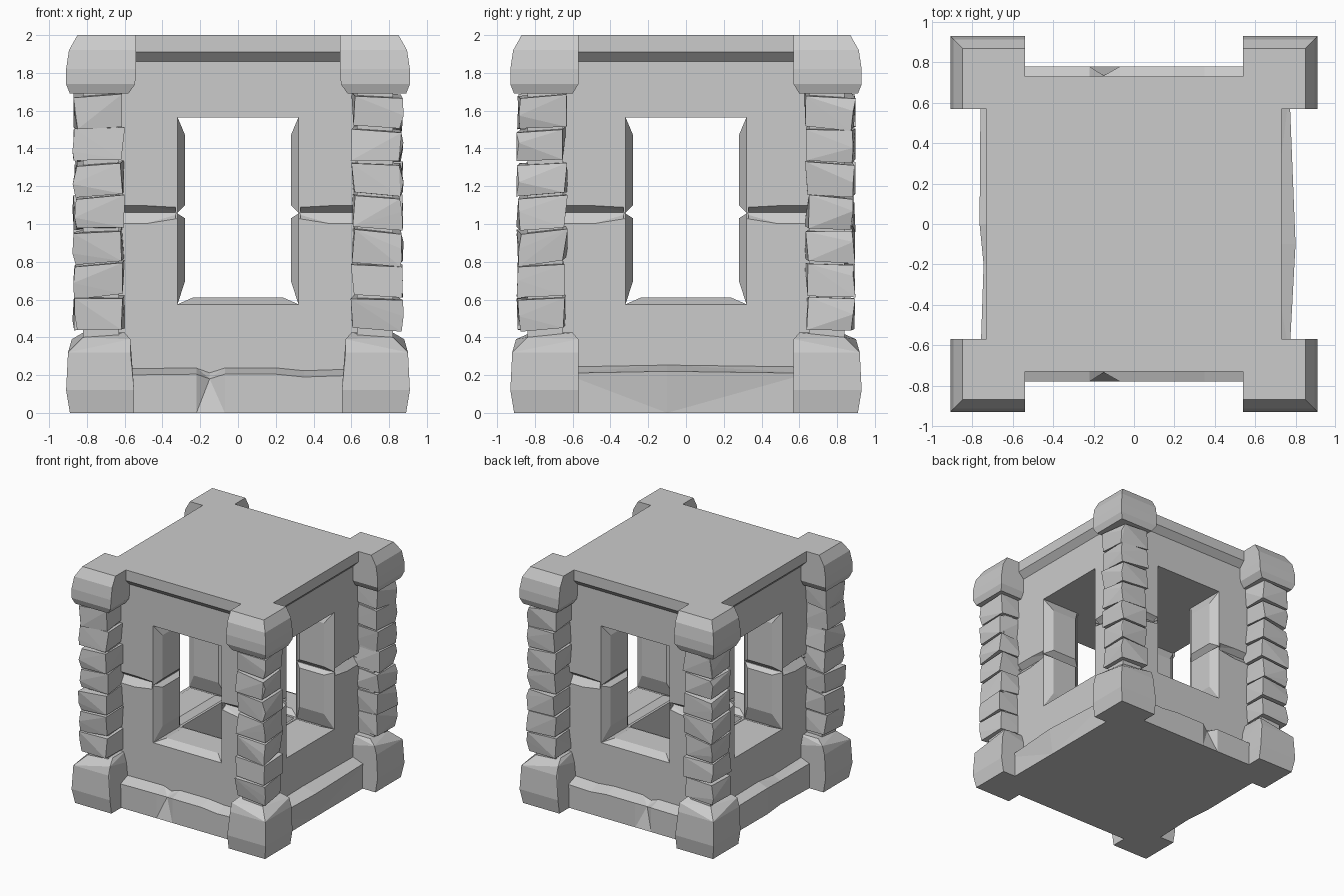
import bpy, bmesh, random
from math import pi
from mathutils import Matrix, Vector

if "Cube" in bpy.data.objects:
    bpy.data.objects.remove(bpy.data.objects["Cube"])

random.seed(4)

def finish(name, bm):
    bmesh.ops.recalc_face_normals(bm, faces=bm.faces[:])
    me = bpy.data.meshes.new(name)
    bm.to_mesh(me)
    bm.free()
    ob = bpy.data.objects.new(name, me)
    bpy.context.collection.objects.link(ob)
    return ob

def add_hull(bm, pts):
    # convex faceted stone around a few points
    tmp = bmesh.new()
    for p in pts:
        tmp.verts.new(p)
    r = bmesh.ops.convex_hull(tmp, input=tmp.verts[:])
    junk = {g for g in r["geom_interior"] + r["geom_unused"] if isinstance(g, bmesh.types.BMVert)}
    bmesh.ops.delete(tmp, geom=list(junk), context='VERTS')
    bmesh.ops.dissolve_limit(tmp, angle_limit=0.01, verts=tmp.verts[:], edges=tmp.edges[:])
    me = bpy.data.meshes.new("tmp")
    tmp.to_mesh(me)
    tmp.free()
    bm.from_mesh(me)
    bpy.data.meshes.remove(me)

def box(x0, x1, y0, y1, z0, z1):
    return [(x, y, z) for x in (x0, x1) for y in (y0, y1) for z in (z0, z1)]

def loft(bm, rings):
    vs = [[bm.verts.new(p) for p in r] for r in rings]
    n = len(vs[0])
    for a, b in zip(vs, vs[1:]):
        for i in range(n):
            j = (i + 1) % n
            bm.faces.new((a[i], a[j], b[j], b[i]))
    bm.faces.new(vs[0][::-1])
    bm.faces.new(vs[-1])

def face_pt(k, t, out, z):
    # wall k: 0 front, 1 right, 2 back, 3 left
    return Matrix.Rotation(k * pi / 2, 3, 'Z') @ Vector((t, -out, z))

def cut(ob, cutter):
    m = ob.modifiers.new("cut", 'BOOLEAN')
    m.operation = 'DIFFERENCE'
    m.solver = 'EXACT'
    m.object = cutter
    cutter.hide_render = True
    bpy.context.view_layer.objects.active = ob
    bpy.ops.object.modifier_apply(modifier=m.name)
    bpy.data.objects.remove(cutter)

# main body with overhanging top band
bm = bmesh.new()
loft(bm, [[(-r, -r, z), (r, -r, z), (r, r, z), (-r, r, z)]
          for r, z in ((.68, 0), (.68, 1.86), (.73, 1.91), (.73, 2))])
walls = finish("walls", bm)

# window tunnels crossing in the middle
w, o = .32, .9
cross = [(w, w), (w, o), (-w, o), (-w, w), (-o, w), (-o, -w),
         (-w, -w), (-w, -o), (w, -o), (w, -w), (o, -w), (o, w)]
bm = bmesh.new()
loft(bm, [[(x, y, z) for x, y in cross] for z in (.575, 1.565)])
cut(walls, finish("window_cutter", bm))

# sunken floor inside
bm = bmesh.new()
add_hull(bm, box(-.31, .31, -.31, .31, .24, .7))
cut(walls, finish("floor_cutter", bm))

# cracks running from the windows to the pillars
bm = bmesh.new()
for k in range(4):
    for s in (-1, 1):
        add_hull(bm, [face_pt(k, s * t, out, z) for t, lo, hi in ((.665, .95, 1.13), (.29, 1.01, 1.11))
                      for out, z in ((.72, lo), (.72, hi), (.635, 1.06))])
cut(walls, finish("crack_cutter", bm))

# bevelled window jambs and sills
bm = bmesh.new()
for k in range(4):
    for s in (-1, 1):
        for b0, b1, r0, r1 in ((.575, 1.055, .70, 1.03), (1.06, 1.565, 1.10, 1.47)):
            add_hull(bm, [face_pt(k, s * t, out, z)
                          for t, outs, zs in ((.33, (.33, .679), (b0, b1)), (.32, (.33, .679), (b0, b1)),
                                              (.28, (.38, .61), (r0, r1)))
                          for out in outs for z in zs])
    add_hull(bm, [face_pt(k, t, out, z)
                  for tw, outs, z in ((.32, (.33, .679), .56), (.32, (.33, .679), .575),
                                      (.24, (.38, .61), .61))
                  for t in (-tw, tw) for out in outs])
finish("window_frames", bm)

# base trim: stations of (along, out at bottom, out at top, front edge height)
chipped = [(-.65, .78, .78, .20), (-.22, .78, .78, .205), (-.15, .78, .735, .18),
           (-.07, .78, .78, .205), (.2, .78, .78, .205), (.35, .78, .78, .19), (.65, .78, .78, .20)]
bulged = [(-.65, .77, .77, .21), (-.1, .77, .80, .22), (.65, .77, .77, .21)]
worn = [(-.65, .76, .76, .21), (0, .765, .765, .22), (.2, .745, .745, .20), (.65, .76, .76, .21)]
mirrored = [(-t, a, b, z) for t, a, b, z in reversed(chipped)]
bm = bmesh.new()
for k, stations in enumerate((chipped, bulged, mirrored, worn)):
    loft(bm, [[face_pt(k, t, out, z) for out, z in
               ((.6, 0), (a, 0), (b, h), (.675, h + .035), (.6, h + .035))]
              for t, a, b, h in stations])
bmesh.ops.triangulate(bm, faces=[f for f in bm.faces if len(f.verts) == 4])
finish("base_trim", bm)

# corner pillars: foot, stacked stones and cap
def ring(x0, x1, y0, y1, z):
    return [(x, y, z) for x in (x0, x1) for y in (y0, y1)]

cap = (ring(.58, .89, .60, .91, 1.69) + ring(.545, .91, .57, .93, 1.74) +
       ring(.54, .91, .57, .93, 1.82) + ring(.54, .895, .57, .915, 1.92) +
       ring(.54, .85, .57, .87, 2.0))
foot = (ring(.55, .89, .57, .91, 0) + ring(.55, .91, .57, .93, .12) +
        ring(.57, .90, .57, .92, .32) +
        [(.57, .90, .39), (.88, .57, .39), (.82, .84, .40), (.60, .60, .425),
         (.60, .82, .425), (.82, .60, .425)])
feet, caps, stones, cores = (bmesh.new() for _ in range(4))
for sx in (-1, 1):
    for sy in (-1, 1):
        def corner(pts):
            return [(sx * x, sy * y, z) for x, y, z in pts]
        add_hull(feet, corner(foot))
        add_hull(caps, corner(cap))
        add_hull(cores, corner(box(.63, .82, .65, .84, .35, 1.75)))
        for i in range(7):
            z0 = .445 + i * .179
            pts = []
            tilt = random.uniform(.01, .045)
            for x, y, z in box(.61, .86, .64, .885, z0, z0 + .165):
                drop = tilt * ((x > .7) + (y > .7) - 1) * .5
                j = lambda a: random.uniform(-a, a)
                # bulge each stone slightly above or below its middle
                pts.append((x + j(.014), y + j(.014), z - drop + j(.008)))
            pts.append((.865 + random.uniform(0, .012), .885, z0 + random.uniform(.04, .11)))
            add_hull(stones, corner(pts))
finish("pillar_feet", feet)
finish("pillar_caps", caps)
finish("pillar_cores", cores)
finish("pillar_stones", stones)
